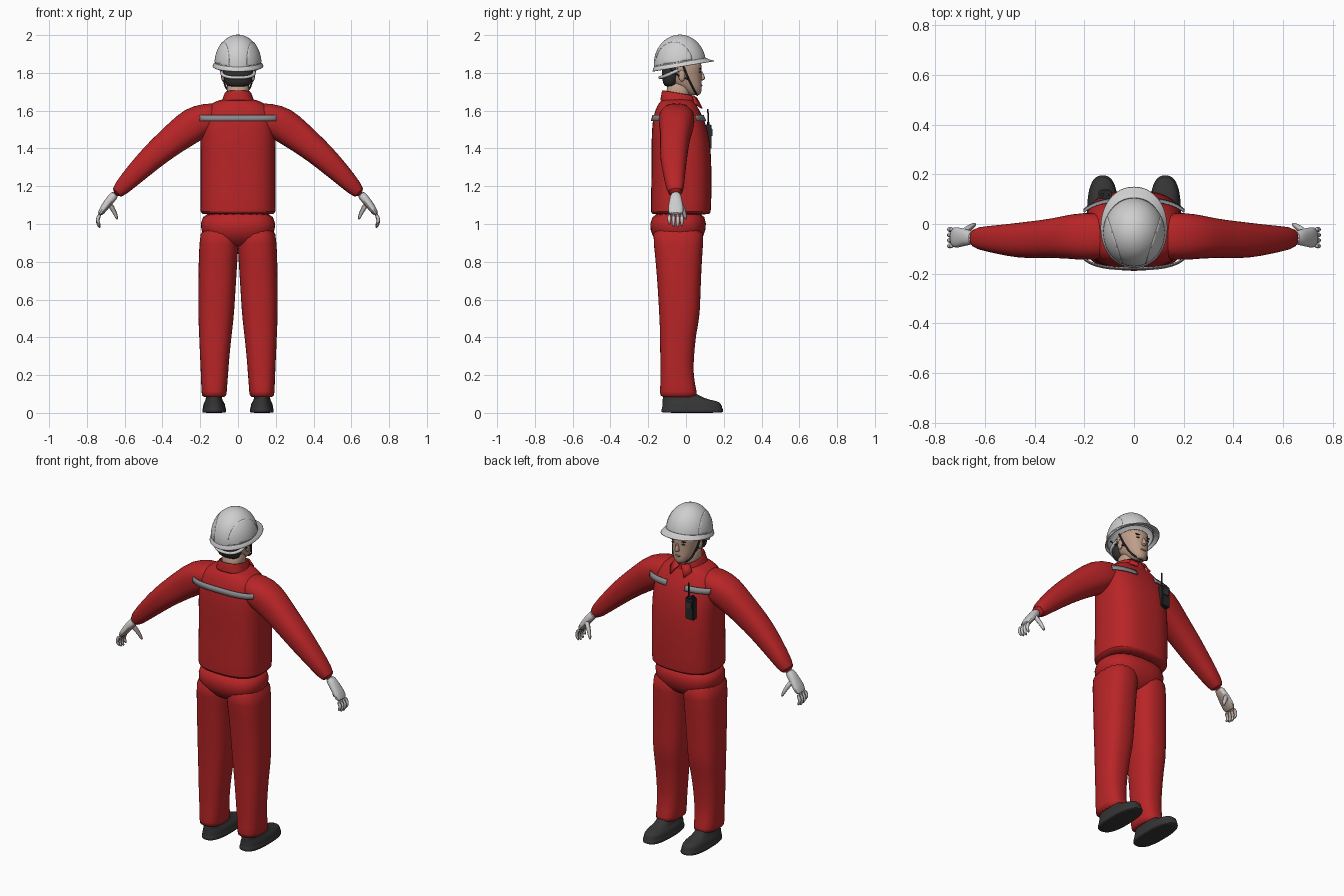
import bpy, bmesh, math
from mathutils import Vector

if "Cube" in bpy.data.objects:
    bpy.data.objects.remove(bpy.data.objects["Cube"])


def material(name, rgb):
    m = bpy.data.materials.new(name)
    m.use_nodes = True
    m.diffuse_color = (*rgb, 1)
    bsdf = m.node_tree.nodes["Principled BSDF"]
    bsdf.inputs["Base Color"].default_value = (*rgb, 1)
    bsdf.inputs["Roughness"].default_value = 0.7
    return m


RED = material("red cloth", (0.48, 0.018, 0.02))
WHITE = material("white shell", (0.62, 0.62, 0.62))
GLOVE = material("glove white", (0.6, 0.6, 0.6))
SKIN = material("skin", (0.52, 0.34, 0.25))
PALM = material("palm", (0.42, 0.32, 0.27))
LIPS = material("lips", (0.4, 0.2, 0.16))
HAIR = material("dark hair", (0.03, 0.028, 0.027))
BLACK = material("black plastic", (0.02, 0.02, 0.02))
SHOE = material("dark leather", (0.035, 0.035, 0.035))
GREY = material("grey reflective", (0.25, 0.25, 0.27))


def finish(name, bm, mats, sub=0, thick=0, angle=40):
    """Turn a bmesh into a smooth-shaded object with optional modifiers."""
    bmesh.ops.recalc_face_normals(bm, faces=bm.faces)
    mesh = bpy.data.meshes.new(name)
    bm.to_mesh(mesh)
    bm.free()
    ob = bpy.data.objects.new(name, mesh)
    bpy.context.collection.objects.link(ob)
    for m in mats:
        mesh.materials.append(m)
    if thick:
        mod = ob.modifiers.new("thickness", 'SOLIDIFY')
        mod.thickness, mod.offset = thick, 0
    if sub:
        mod = ob.modifiers.new("smooth", 'SUBSURF')
        mod.levels = mod.render_levels = sub
    bpy.ops.object.select_all(action='DESELECT')
    ob.select_set(True)
    bpy.context.view_layer.objects.active = ob
    bpy.ops.object.shade_smooth_by_angle(angle=math.radians(angle))
    return ob


def loft(name, mats, sections, segs=20, n=2.4, cap=True, sub=1, thick=0, keep=None, paint=None):
    """Skin superellipse sections given as (centre, u axis, v axis)."""
    bm = bmesh.new()
    rings = []
    for c, u, v in sections:
        ring = []
        for i in range(segs):
            a = math.tau * (i + 0.5) / segs
            ca, sa = math.cos(a), math.sin(a)
            p = math.copysign(abs(ca) ** (2 / n), ca)
            q = math.copysign(abs(sa) ** (2 / n), sa)
            ring.append(bm.verts.new(c + u * p + v * q))
        rings.append(ring)
    for a, b in zip(rings, rings[1:]):
        for i in range(segs):
            j = (i + 1) % segs
            bm.faces.new((a[i], a[j], b[j], b[i]))
    if cap:
        bm.faces.new(rings[0])
        bm.faces.new(rings[-1])
    if keep:
        bad = [f for f in bm.faces if not keep(f.calc_center_median())]
        bmesh.ops.delete(bm, geom=bad, context='FACES')
    bmesh.ops.recalc_face_normals(bm, faces=bm.faces)
    if paint:
        for f in bm.faces:
            f.material_index = paint(f.normal)
    return finish(name, bm, mats, sub, thick)


def level(z, x0, x1, y0, y1, s=1, tilt=0):
    """Horizontal section from its extents; s mirrors it in x."""
    cy = (y0 + y1) / 2
    return (Vector((s * (x0 + x1) / 2, cy, z + tilt * cy)), Vector(((x1 - x0) / 2, 0, 0)),
            Vector((0, 1, tilt)) * (y1 - y0) / 2)


def limb(points, s=1):
    """Sections square to a path of (x, y, z, depth radius, thickness radius)."""
    ps = [Vector((s * p[0], p[1], p[2])) for p in points]
    out = []
    for i, p in enumerate(points):
        t = (ps[min(i + 1, len(ps) - 1)] - ps[max(i - 1, 0)]).normalized()
        v = t.cross(Vector((0, 1, 0))).normalized()
        out.append((ps[i], v.cross(t) * p[3], v * p[4]))
    return out


def ball(name, mat, loc, size):
    bm = bmesh.new()
    bmesh.ops.create_uvsphere(bm, u_segments=24, v_segments=16, radius=1)
    bmesh.ops.scale(bm, vec=size, verts=bm.verts)
    bmesh.ops.translate(bm, vec=loc, verts=bm.verts)
    return finish(name, bm, [mat])


def box(name, mat, loc, size, bevel=0.004):
    bm = bmesh.new()
    bmesh.ops.create_cube(bm, size=1)
    bmesh.ops.scale(bm, vec=size, verts=bm.verts)
    bmesh.ops.bevel(bm, geom=bm.edges[:], offset=bevel, segments=2, affect='EDGES')
    bmesh.ops.translate(bm, vec=loc, verts=bm.verts)
    return finish(name, bm, [mat])


def cord(name, mat, points, radius):
    cu = bpy.data.curves.new(name, 'CURVE')
    cu.dimensions, cu.bevel_depth, cu.bevel_resolution = '3D', radius, 2
    sp = cu.splines.new('BEZIER')
    sp.bezier_points.add(len(points) - 1)
    for b, p in zip(sp.bezier_points, points):
        b.co = p
        b.handle_left_type = b.handle_right_type = 'AUTO'
    cu.materials.append(mat)
    ob = bpy.data.objects.new(name, cu)
    bpy.context.collection.objects.link(ob)


# Jacket body, collar and hips
loft("jacket", [RED], [level(z, -x, x, a, b) for z, x, a, b in (
    (1.05, .19, -.18, .125), (1.055, .2, -.187, .132), (1.12, .2, -.187, .135), (1.3, .2, -.182, .137),
    (1.45, .2, -.184, .128), (1.55, .195, -.178, .1), (1.605, .175, -.163, .07),
    (1.64, .14, -.145, .05), (1.665, .085, -.125, .035))], segs=28, n=2.7)
loft("collar", [RED], [level(z, -x, x, a, b, tilt=-.17) for z, x, a, b in (
    (1.63, .09, -.135, .05), (1.66, .075, -.128, .048), (1.688, .068, -.125, .045))], cap=False, thick=.008)
loft("hips", [RED], [level(z, -x, x, a, b) for z, x, a, b in (
    (1.075, .185, -.17, .095), (1.0, .203, -.197, .112), (.94, .195, -.185, .1), (.87, .1, -.13, .05))], n=2.5)

# Reflective bands on back and chest
band = [level(z, -.235, .235, a, b) for z, a, b in ((1.545, -.183, .106), (1.576, -.175, .092))]
loft("back_stripe", [GREY], band, 96, 3, False, 0, .006, lambda c: c.y < -.06 and abs(c.x) < .205)
loft("chest_stripes", [GREY], band, 96, 2.7, False, 0, .006, lambda c: c.y > -.02 and .055 < abs(c.x) < .2)

for s, side in ((1, "left"), (-1, "right")):
    # Sleeves
    loft(side + "_sleeve", [RED], limb((
        (.06, -.05, 1.575, .08, .07), (.16, -.05, 1.56, .098, .083), (.235, -.05, 1.53, .094, .096),
        (.32, -.057, 1.465, .079, .083), (.42, -.065, 1.385, .076, .072), (.5, -.065, 1.31, .066, .063),
        (.58, -.06, 1.23, .053, .05), (.655, -.055, 1.15, .041, .036)), s))

    # Gloves: palm, four fingers and thumb
    def inner(nrm, s=s):
        return 1 if -s * nrm.x - .4 * nrm.z > .6 else 0
    loft(side + "_palm", [GLOVE, PALM], limb((
        (.645, -.055, 1.165, .028, .025), (.675, -.054, 1.13, .033, .024),
        (.71, -.054, 1.085, .044, .021), (.735, -.054, 1.045, .042, .015)), s), 12, paint=inner)
    for k, finger in enumerate(("index", "middle", "ring", "little")):
        y, d = -.022 - .022 * k, (.008, 0, .004, .016)[k]
        loft(f"{side}_{finger}_finger", [GLOVE, PALM], limb((
            (.73, y, 1.055, .011, .012), (.744, y, 1.025, .011, .011),
            (.743, y, 1.0 + d, .010, .010), (.73, y, .978 + d, .006, .006)), s), 8, 2, paint=inner)
    loft(side + "_thumb", [GLOVE, PALM], limb((
        (.69, -.035, 1.12, .016, .016), (.665, -.018, 1.085, .014, .015),
        (.648, -.006, 1.05, .011, .011), (.638, 0, 1.022, .007, .007)), s), 8, 2, paint=inner)

    # Trouser legs and shoes
    loft(side + "_trouser_leg", [RED], [level(*r, s) for r in (
        (1.0, -.01, .198, -.185, .1), (.9, -.004, .206, -.172, .092), (.75, .006, .211, -.157, .082),
        (.6, .015, .212, -.147, .077), (.5, .022, .211, -.142, .073), (.42, .032, .207, -.138, .054),
        (.3, .045, .202, -.138, .043), (.2, .052, .197, -.134, .038), (.1, .06, .194, -.14, .06),
        (.08, .06, .192, -.14, .064))], n=2.5)
    loft(side + "_shoe", [SHOE], [level(*r, s) for r in (
        (0, .064, .188, -.13, .194), (.004, .062, .19, -.132, .198), (.02, .062, .19, -.132, .198),
        (.024, .066, .186, -.128, .193), (.05, .068, .184, -.126, .19), (.064, .08, .174, -.125, .165),
        (.075, .085, .17, -.125, .09), (.12, .085, .17, -.12, .04))], n=2.6)

    # Collar flap
    bm = bmesh.new()
    flap = ((.006, .055, 1.668), (.05, .035, 1.678), (.072, .045, 1.64), (.045, .085, 1.612))
    bm.faces.new([bm.verts.new((s * x, y, z)) for x, y, z in flap])
    finish(side + "_collar_flap", bm, [RED], thick=.008)

    # Ear, eye, brow and straps
    ball(side + "_ear", SKIN, (s * .08, -.022, 1.785), (.01, .018, .03))
    ball(side + "_eye", HAIR, (s * .032, .074, 1.805), (.012, .006, .004))
    ball(side + "_brow", HAIR, (s * .034, .075, 1.822), (.018, .006, .004))
    cord(side + "_chin_strap", BLACK, [(s * .092, -.018, 1.845), (s * .077, .015, 1.765),
                                       (s * .05, .045, 1.705), (0, .06, 1.682)], .005)
    cord(side + "_rear_strap", BLACK, [(s * .092, -.09, 1.83), (s * .085, -.045, 1.79),
                                       (s * .077, .015, 1.765)], .004)

# Head, neck and hair
loft("neck", [SKIN], [level(z, -x, x, a, b) for z, x, a, b in (
    (1.63, .065, -.11, .025), (1.7, .06, -.105, .02), (1.76, .06, -.1, .03))])
loft("head", [SKIN], [level(z, -x, x, a, b) for z, x, a, b in (
    (1.682, .022, .02, .07), (1.69, .034, -.005, .08), (1.715, .053, -.035, .085), (1.75, .067, -.09, .084),
    (1.79, .075, -.118, .083), (1.83, .08, -.125, .086), (1.88, .075, -.12, .08))], n=2.2)
loft("nose", [SKIN], [level(z, -x, x, .06, b) for z, x, b in (
    (1.758, .008, .088), (1.765, .015, .1), (1.775, .012, .103), (1.815, .006, .086))], 12)
ball("mouth", LIPS, (0, .078, 1.733), (.021, .01, .006))
loft("hair", [HAIR], [level(z, -x, x, a, b) for z, x, a, b in (
    (1.725, .058, -.112, -.055), (1.75, .072, -.124, -.045), (1.79, .081, -.13, -.03),
    (1.86, .083, -.13, 0))], n=2.3)

# Hard hat: dome, raised side panels, brim, nape band
CENTRE, RADII = Vector((0, -.032, 1.845)), Vector((.121, .136, .155))


def dome(name, scale, planes):
    bm = bmesh.new()
    bmesh.ops.create_uvsphere(bm, u_segments=48, v_segments=32, radius=1)
    bmesh.ops.scale(bm, vec=RADII * scale, verts=bm.verts)
    bmesh.ops.translate(bm, vec=CENTRE, verts=bm.verts)
    for co, no in planes:
        bmesh.ops.bisect_plane(bm, geom=bm.verts[:] + bm.edges[:] + bm.faces[:], plane_co=co,
                               plane_no=no, clear_inner=True)
    finish(name, bm, [WHITE], thick=.005)


dome("helmet_dome", 1, [(CENTRE, (0, -.17, 1))])
for s, side in ((1, "left"), (-1, "right")):
    dome(side + "_helmet_panel", 1.012, [(CENTRE + Vector((0, 0, .015)), (0, -.17, 1)),
                                         ((s * .08, -.05, 1.85), (s, -.32, 0))])
loft("helmet_brim", [WHITE], [level(z, -x, x, a, b, tilt=.17) for z, x, a, b in (
    (1.862, .119, -.167, .104), (1.848, .126, -.171, .118), (1.836, .134, -.176, .152))],
    segs=40, n=2.1, cap=False, thick=.007)
cord("nape_band", WHITE, [(-.09, -.04, 1.815), (-.073, -.108, 1.785), (0, -.137, 1.775),
                          (.073, -.108, 1.785), (.09, -.04, 1.815)], .009)

# Chest radio
box("radio_body", BLACK, (-.115, .118, 1.462), (.054, .034, .13))
box("radio_speaker", SHOE, (-.115, .136, 1.485), (.036, .006, .04), .002)
box("radio_knob", BLACK, (-.128, .118, 1.532), (.014, .014, .02), .003)
cord("radio_antenna", BLACK, [(-.1, .118, 1.52), (-.1, .116, 1.61)], .004)
